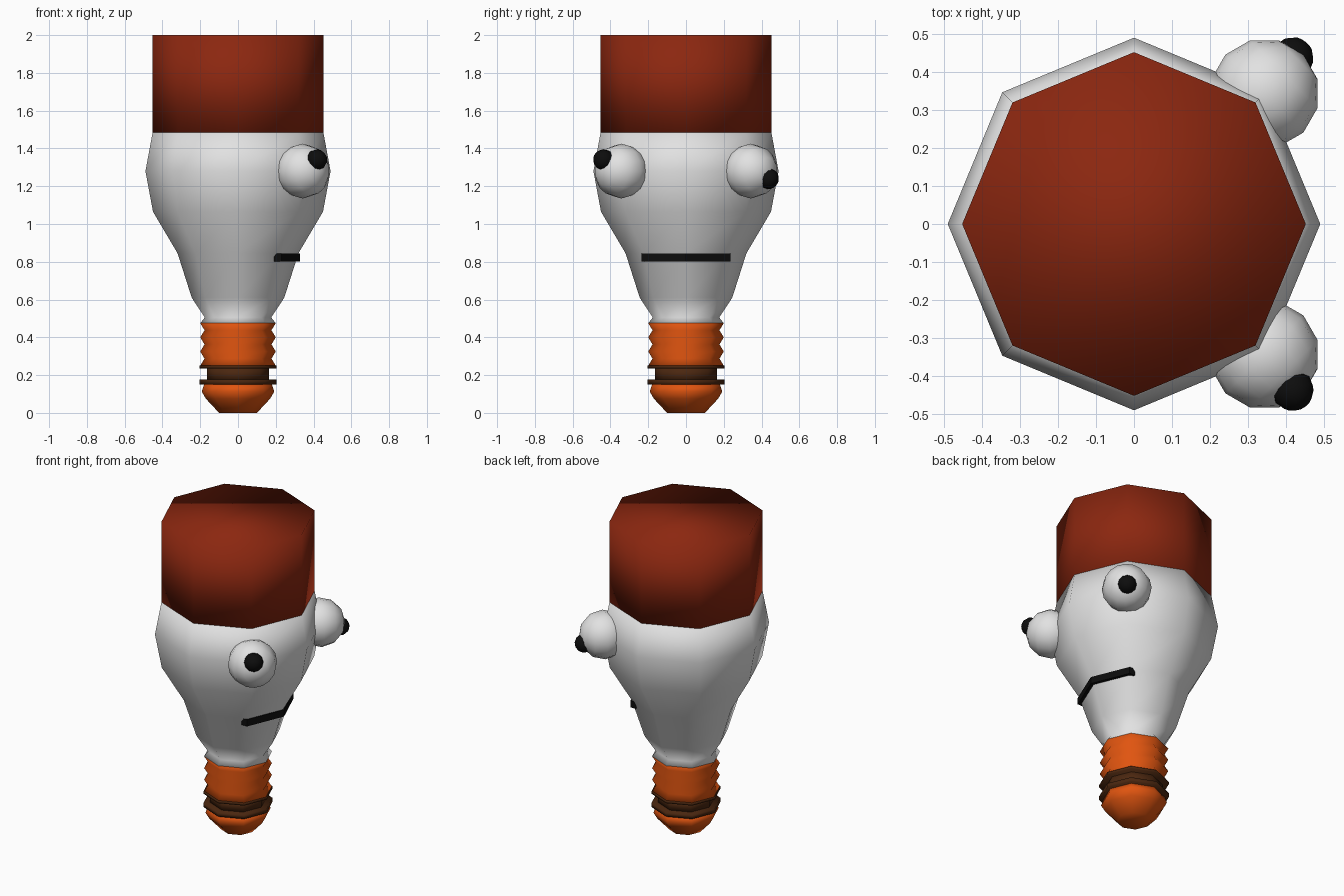
import bpy, bmesh, math
from mathutils import Vector

if "Cube" in bpy.data.objects:
    bpy.data.objects.remove(bpy.data.objects["Cube"])


def material(name, rgb):
    m = bpy.data.materials.new(name)
    m.diffuse_color = (*rgb, 1)
    m.use_nodes = True
    m.node_tree.nodes["Principled BSDF"].inputs["Base Color"].default_value = m.diffuse_color
    return m


WHITE = material("warm white", (0.76, 0.76, 0.76))
RED = material("brick red", (0.26, 0.02, 0.005))
ORANGE = material("orange", (0.75, 0.09, 0.005))
BROWN = material("dark brown", (0.07, 0.02, 0.005))
BLACK = material("black", (0.004, 0.004, 0.004))


def finish(name, bm, mat, smooth=True):
    bmesh.ops.recalc_face_normals(bm, faces=bm.faces)
    for f in bm.faces:
        f.smooth = smooth
    me = bpy.data.meshes.new(name)
    bm.to_mesh(me)
    bm.free()
    me.materials.append(mat)
    ob = bpy.data.objects.new(name, me)
    bpy.context.collection.objects.link(ob)
    return ob


def lathe(name, profile, mat, sides=8):
    """Octagonal turned part from (radius, height) pairs, capped at both ends."""
    bm = bmesh.new()
    rings = []
    for r, z in profile:
        rings.append([bm.verts.new((r * math.cos(i * math.tau / sides),
                                    r * math.sin(i * math.tau / sides), z))
                      for i in range(sides)])
    for a, b in zip(rings, rings[1:]):
        for i in range(sides):
            j = (i + 1) % sides
            bm.faces.new((a[i], a[j], b[j], b[i]))
    bm.faces.new(rings[0])
    bm.faces.new(rings[-1])
    return finish(name, bm, mat)


def ball(name, centre, axis, radius, segs, rings, mat):
    """Sphere with its pole pointing along the given axis."""
    bm = bmesh.new()
    bmesh.ops.create_uvsphere(bm, u_segments=segs, v_segments=rings, radius=radius)
    ob = finish(name, bm, mat)
    ob.location = centre
    ob.rotation_euler = Vector(axis).to_track_quat('Z', 'Y').to_euler()
    return ob


# Glass bulb and the cap above it
lathe("bulb", [(0.2, 0.475), (0.176, 0.505), (0.245, 0.61), (0.32, 0.845),
               (0.45, 1.065), (0.49, 1.28), (0.452, 1.485)], WHITE)
lathe("cap", [(0.452, 1.485), (0.452, 2.0)], RED)

# Ribbed screw: alternating crests and grooves
crests = 4
step = (0.475 - 0.25) / (2 * (crests - 1))
lathe("screw_thread", [(0.2 if i % 2 == 0 else 0.177, 0.25 + i * step)
                       for i in range(2 * crests - 1)], ORANGE)

# Insulator with two flanges, and the contact tip
lathe("insulator", [(0.165, 0.17), (0.165, 0.24)], BROWN)
for name, z0, z1 in (("upper_flange", 0.236, 0.252), ("lower_flange", 0.15, 0.177)):
    lathe(name, [(0.203, z0), (0.203, z1)], BROWN)
lathe("contact_tip", [(0.1, 0.0), (0.17, 0.075), (0.192, 0.113), (0.18, 0.15)], ORANGE)

# Eyes on the two right-hand corners, with pupils looking different ways
for side, s, pupil_z in (("front", -1, 1.34), ("back", 1, 1.24)):
    centre = Vector((0.343, s * 0.343, 1.28))
    pupil = Vector((0.417, s * 0.436, pupil_z))
    ball(side + "_eye", centre, (1, s, 0), 0.145, 16, 6, WHITE)
    ball(side + "_pupil", pupil, pupil - centre, 0.056, 12, 6, BLACK)

# Mouth: bar bent around the corner of the bulb
bm = bmesh.new()
sections = []
for y in (-0.235, 0, 0.235):
    x = 0.327 - abs(y) * math.tan(math.radians(22.5))
    sections.append([bm.verts.new(p) for p in (
        (x, y, 0.802), (x, y, 0.845), (x - 0.04, y, 0.845), (x - 0.04, y, 0.802))])
for a, b in zip(sections, sections[1:]):
    for i in range(4):
        j = (i + 1) % 4
        bm.faces.new((a[i], a[j], b[j], b[i]))
bm.faces.new(sections[0])
bm.faces.new(sections[-1])
finish("mouth", bm, BLACK, smooth=False)
